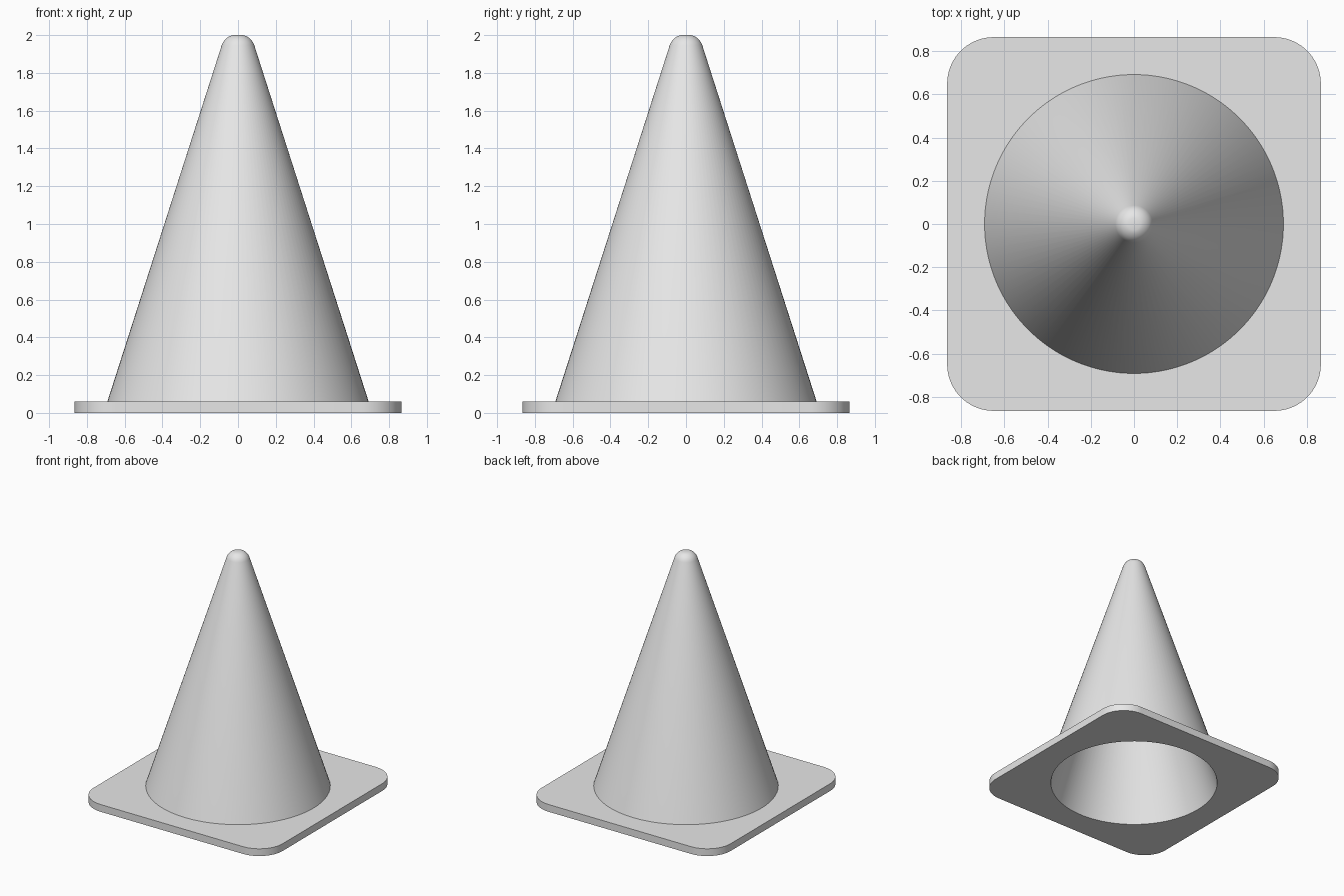
import bpy
import bmesh
import math

if "Cube" in bpy.data.objects:
    bpy.data.objects.remove(bpy.data.objects["Cube"])

SEG = 96          # points in every loop, divisible by four
HALF = 0.865      # half width of the base plate
CORNER = 0.215    # corner radius of the base plate
PLATE = 0.06      # plate thickness

grey = bpy.data.materials.new("plain grey")
grey.diffuse_color = (0.8, 0.8, 0.8, 1.0)
grey.use_nodes = True
grey.node_tree.nodes["Principled BSDF"].inputs["Base Color"].default_value = grey.diffuse_color


def circle(r, z):
    step = 2 * math.pi / SEG
    return [(r * math.cos((i + 0.5) * step), r * math.sin((i + 0.5) * step), z)
            for i in range(SEG)]


def rounded_square(z):
    n = SEG // 4
    c = HALF - CORNER
    points = []
    for k, (sx, sy) in enumerate([(1, 1), (-1, 1), (-1, -1), (1, -1)]):
        for i in range(n):
            a = math.pi / 2 * (k + i / (n - 1))
            points.append((sx * c + CORNER * math.cos(a),
                           sy * c + CORNER * math.sin(a), z))
    return points


def tip(offset, radius, top, steps=6):
    """Rounded tip, from the cone side up to its small flat top."""
    slope = math.radians(17.9)
    points = []
    for i in range(steps):
        a = slope + (math.radians(77) - slope) * i / (steps - 1)
        points.append((offset + radius * math.cos(a),
                       top - radius + radius * math.sin(a)))
    return points


# Hollow inside from its tip down, around the plate, then up the outside
inner = [(0.65, 0.0)] + tip(0.005, 0.03, 1.93)
outer = [(0.692, PLATE)] + tip(0.01, 0.08, 2.002)
loops = [circle(r, z) for r, z in reversed(inner)]
loops += [rounded_square(0.0), rounded_square(PLATE)]
loops += [circle(r, z) for r, z in outer]

bm = bmesh.new()
rings = [[bm.verts.new(p) for p in loop] for loop in loops]
for a, b in zip(rings, rings[1:]):
    for i in range(SEG):
        j = (i + 1) % SEG
        bm.faces.new((a[i], a[j], b[j], b[i]))
bm.faces.new(rings[0])
bm.faces.new(rings[-1])
bmesh.ops.recalc_face_normals(bm, faces=bm.faces)

# Keep the flat tip exactly at full height
for v in rings[-1]:
    v.co.z = 2.0

mesh = bpy.data.meshes.new("cone_with_base")
bm.to_mesh(mesh)
bm.free()
mesh.materials.append(grey)
cone = bpy.data.objects.new("cone_with_base", mesh)
bpy.context.collection.objects.link(cone)
bpy.context.view_layer.objects.active = cone
cone.select_set(True)
bpy.ops.object.shade_smooth_by_angle(angle=math.radians(35))
